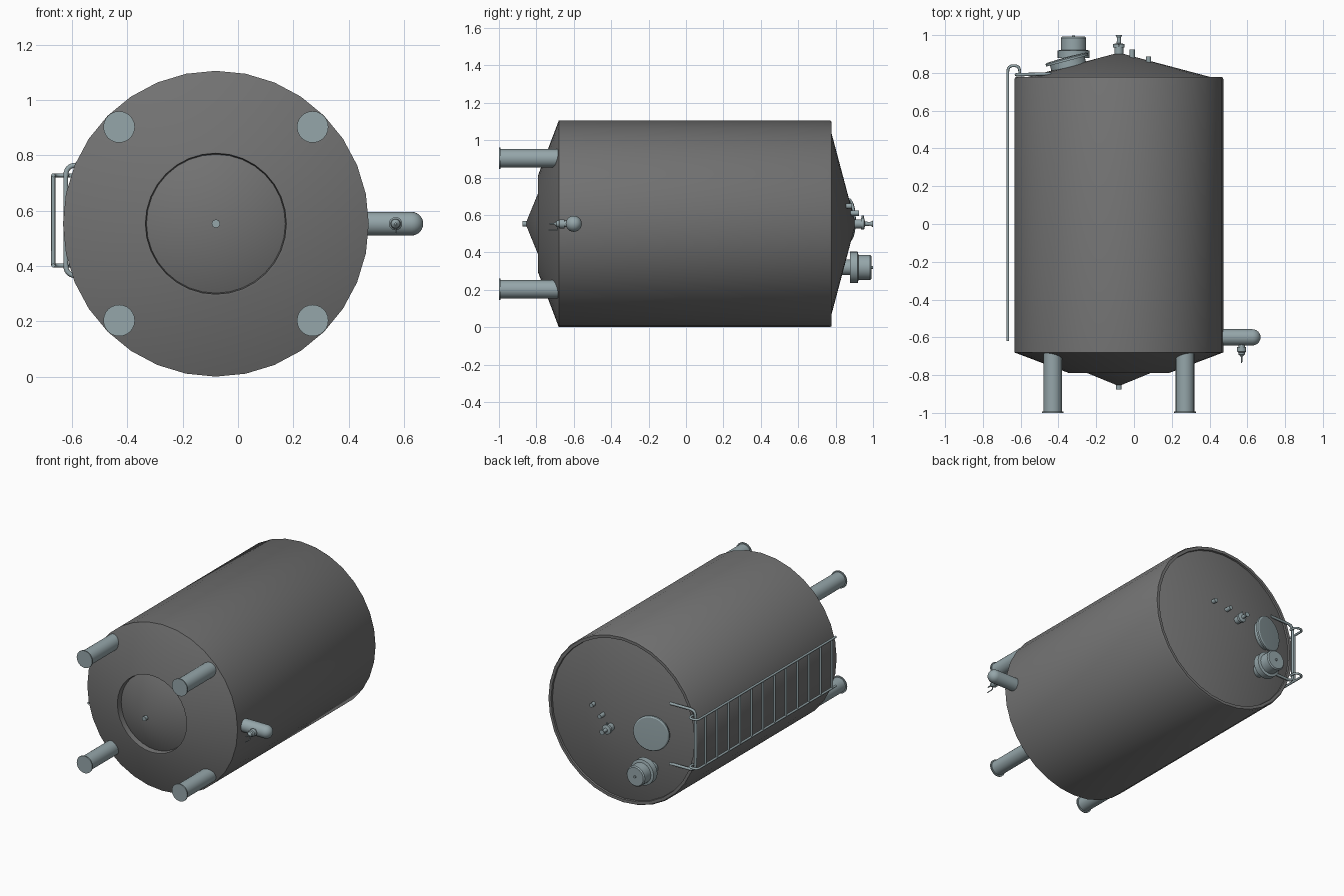
import bpy, bmesh, math
from mathutils import Vector

if "Cube" in bpy.data.objects:
    bpy.data.objects.remove(bpy.data.objects["Cube"])

CX, CZ, R = -0.08, 0.553, 0.553      # tank axis (runs along y) and radius


def material(name, rgb):
    m = bpy.data.materials.new(name)
    m.diffuse_color = (*rgb, 1)
    m.use_nodes = True
    m.node_tree.nodes["Principled BSDF"].inputs["Base Color"].default_value = m.diffuse_color
    return m


STEEL = material("dark_steel", (0.17, 0.17, 0.17))
FITTING = material("fitting_steel", (0.30, 0.38, 0.40))


def lathe(name, profile, origin, axis=(0, 1, 0), sides=24, mat=FITTING):
    """Revolve (radius, height) points around an axis through origin."""
    rot = Vector((0, 0, 1)).rotation_difference(Vector(axis).normalized())
    bm = bmesh.new()
    rings = []
    for r, h in profile:
        if r == 0:
            rings.append([bm.verts.new((0, 0, h))] * sides)
        else:
            rings.append([bm.verts.new((r * math.cos(2 * math.pi * i / sides),
                                        r * math.sin(2 * math.pi * i / sides), h))
                          for i in range(sides)])
    for a, b in zip(rings, rings[1:]):
        for i in range(sides):
            j = (i + 1) % sides
            quad = list(dict.fromkeys((a[i], a[j], b[j], b[i])))
            if len(quad) > 2:
                bm.faces.new(quad)
    for v in bm.verts:
        v.co = rot @ v.co + Vector(origin)
    bmesh.ops.recalc_face_normals(bm, faces=bm.faces)
    me = bpy.data.meshes.new(name)
    bm.to_mesh(me)
    bm.free()
    me.shade_smooth()
    me.set_sharp_from_angle(angle=math.radians(30))
    me.materials.append(mat)
    ob = bpy.data.objects.new(name, me)
    bpy.context.collection.objects.link(ob)
    return ob


def pipe(name, points, radius, fillet=0.0):
    """Round tube along a path, with rounded corners."""
    pts = [Vector(p) for p in points]
    path = [pts[0]]
    for a, p, b in zip(pts, pts[1:], pts[2:]):
        s, e = p + (a - p).normalized() * fillet, p + (b - p).normalized() * fillet
        for k in range(7):
            t = k / 6
            path.append(s * (1 - t) ** 2 + p * 2 * t * (1 - t) + e * t * t)
    path.append(pts[-1])
    cu = bpy.data.curves.new(name, 'CURVE')
    cu.dimensions = '3D'
    cu.bevel_depth, cu.bevel_resolution, cu.use_fill_caps = radius, 2, True
    sp = cu.splines.new('POLY')
    sp.points.add(len(path) - 1)
    for q, p in zip(sp.points, path):
        q.co = (*p, 1)
    cu.materials.append(FITTING)
    ob = bpy.data.objects.new(name, cu)
    bpy.context.collection.objects.link(ob)
    return ob


# Tank shell with lower skirt and upper rim
lathe("tank_shell", [(0.25, -0.745), (0.255, -0.79), (0.262, -0.79), (R, -0.68), (R, 0.768),
                     (R - 0.006, 0.779), (0.528, 0.779), (0.525, 0.76)],
      (CX, 0, CZ), sides=32, mat=STEEL)
lathe("bottom_cone", [(0.258, -0.752), (0, -0.858)], (CX, 0, CZ), sides=32, mat=STEEL)
lathe("top_cone", [(0.53, 0.766), (0, 0.907)], (CX, 0, CZ), sides=32, mat=STEEL)
lathe("bottom_drain", [(0, -0.875), (0.015, -0.875), (0.015, -0.84)], (CX, 0, CZ), sides=16)

# Four legs with foot plates
for sx in (-1, 1):
    for sz in (-1, 1):
        lathe("leg", [(0, -1), (0.057, -1), (0.057, -0.992), (0.049, -0.992), (0.049, -0.66), (0, -0.66)],
              (CX + sx * 0.35, 0, CZ + sz * 0.35))

# Side outlet with domed end, and its valve
dome = [(0.043 * math.cos(a), 0.627 + 0.043 * math.sin(a)) for a in (i * math.pi / 12 for i in range(6))]
lathe("side_outlet", [(0, 0.44), (0.043, 0.44)] + dome + [(0, 0.67)], (0, -0.6, CZ), (1, 0, 0))
lathe("outlet_valve", [(0.017, 0.03), (0.017, 0.05), (0.024, 0.05), (0.024, 0.075), (0.018, 0.08),
                       (0.016, 0.092), (0.007, 0.1), (0.004, 0.105), (0.004, 0.13), (0, 0.13)],
      (0.57, -0.6, CZ), (0, -1, 0))
pipe("valve_handle", [(0.57, -0.68, CZ), (0.57, -0.69, CZ - 0.034), (0.57, -0.735, CZ - 0.034)], 0.003, 0.005)

# Vent at the top of the lid
lathe("top_vent", [(0.024, 0.88), (0.024, 0.935), (0.031, 0.935), (0.031, 0.952), (0.012, 0.957),
                   (0.010, 0.985), (0.017, 0.998), (0.017, 1.0), (0, 1.0)], (CX, 0, CZ))
pipe("vent_handle", [(CX, 0.945, CZ), (CX, 0.945, CZ + 0.045)], 0.006)

# Two small ports on the lid
for x, z, y0, y1 in ((-0.01, 0.61, 0.86, 0.925), (0.077, 0.648, 0.84, 0.887)):
    lathe("lid_port", [(0, y0), (0.014, y0), (0.014, y1), (0, y1)], (x, 0, z), sides=16)

# Round hatch lying parallel to the lid slope
lathe("hatch", [(0.095, -0.03), (0.095, 0.032), (0.116, 0.032), (0.116, 0.044), (0.108, 0.05), (0, 0.054)],
      (-0.345, 0.832, 0.572), (-0.257, 0.966, 0), sides=32)

# Agitator motor
lathe("motor", [(0.042, 0.79), (0.042, 0.878), (0.084, 0.878), (0.084, 0.918), (0.067, 0.922),
                (0.067, 0.985), (0.06, 0.992), (0.008, 0.992), (0.008, 0.999), (0, 0.999)],
      (-0.32, 0, 0.32), sides=32)

# Ladder: hooked rails, rungs, and the bracket resting on the lid
LX, Z0, Z1 = -0.668, 0.402, 0.728
for z in (Z0, Z1):
    pipe("ladder_rail", [(LX, -0.62, z), (LX, 0.838, z), (-0.605, 0.838, z), (-0.605, 0.79, z)], 0.0075, 0.03)
for i in range(12):
    y = -0.58 + i * 0.121
    pipe("ladder_rung", [(LX, y, Z0), (LX, y, Z1)], 0.0075)
pipe("ladder_bracket", [(-0.44, 0.795, 0.765), (-0.623, 0.79, 0.765),
                        (-0.623, 0.79, 0.365), (-0.44, 0.795, 0.365)], 0.009, 0.04)
